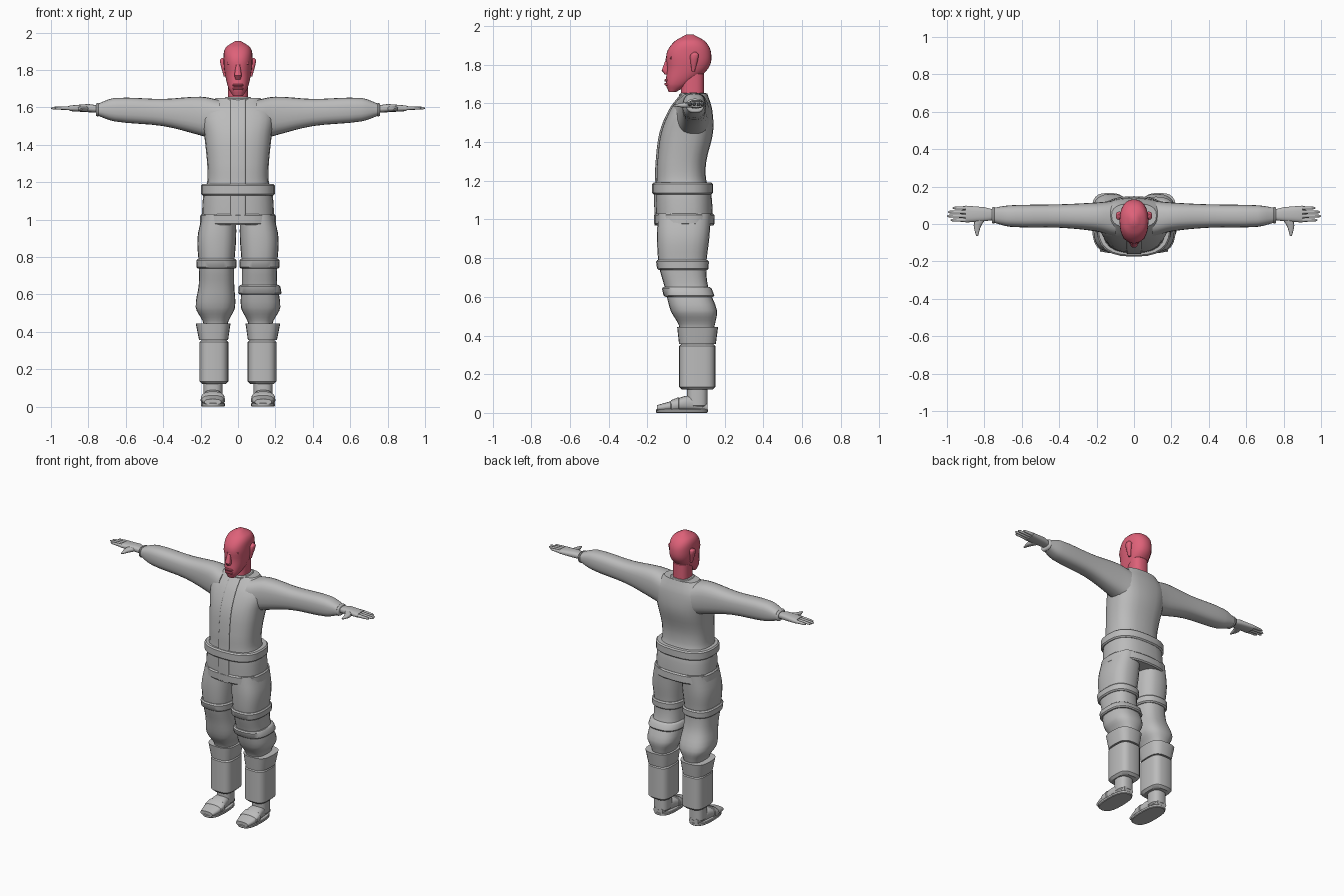
import bpy
import bmesh
import math

default_cube = bpy.data.objects.get("Cube")
if default_cube:
    bpy.data.objects.remove(default_cube, do_unlink=True)


def make_material(name, colour):
    material = bpy.data.materials.new(name)
    material.use_nodes = True
    material.diffuse_color = colour
    material.node_tree.nodes["Principled BSDF"].inputs["Base Color"].default_value = colour
    return material


CLOTH = make_material("cloth grey", (0.5, 0.5, 0.5, 1))
SKIN = make_material("rose skin", (0.73, 0.12, 0.19, 1))
SIDES = {"left": 1, "right": -1}


def sample(rings, position):
    """Section of a body at any position, on a smooth curve through its rings."""
    last = len(rings) - 1
    index = 0
    while index < last - 1 and rings[index + 1][0] < position:
        index += 1

    def slope(at, column):
        before, after = rings[max(at - 1, 0)], rings[min(at + 1, last)]
        return (after[column] - before[column]) / (after[0] - before[0])

    start, end = rings[index], rings[index + 1]
    span = end[0] - start[0]
    t = (position - start[0]) / span
    blend = t * t * (3 - 2 * t)
    lead_out = span * t * (1 - t) ** 2
    lead_in = span * t * t * (t - 1)
    section = [
        start[column] * (1 - blend) + end[column] * blend
        + lead_out * slope(index, column) + lead_in * slope(index + 1, column)
        for column in range(1, len(start))
    ]
    return (position, *section)


def refine(rings, cuts=4):
    """Add smooth in-between rings to a short list of key rings."""
    fine = []
    for start, end in zip(rings, rings[1:]):
        for cut in range(cuts):
            fine.append(sample(rings, start[0] + (end[0] - start[0]) * cut / cuts))
    return fine + [rings[-1]]


def symmetric(rings):
    """Turn (height, half width, front, back) into full rings."""
    return [(z, -width, width, front, back) for z, width, front, back in rings]


def section_point(angle, power, low, high, trig):
    value = trig(angle)
    rounded = math.copysign(abs(value) ** (2 / power), value)
    return (low + high) / 2 + rounded * (high - low) / 2


def loft(name, rings, axis="z", side=1, power=2.6, segments=24, material=CLOTH):
    """Skin rounded rings (position, low a, high a, low b, high b) along an axis."""
    bm = bmesh.new()
    loops = []
    for along, a_low, a_high, b_low, b_high in rings:
        loop = []
        for step in range(segments):
            angle = math.tau * step / segments
            a = section_point(angle, power, a_low, a_high, math.cos)
            b = section_point(angle, power, b_low, b_high, math.sin)
            x, y, z = {"x": (along, a, b), "y": (a, along, b), "z": (a, b, along)}[axis]
            loop.append(bm.verts.new((x * side, y, z)))
        loops.append(loop)
    for lower, upper in zip(loops, loops[1:]):
        for step in range(segments):
            following = (step + 1) % segments
            bm.faces.new((lower[step], lower[following], upper[following], upper[step]))
    bm.faces.new(loops[0])
    bm.faces.new(loops[-1])
    bmesh.ops.recalc_face_normals(bm, faces=bm.faces)
    mesh = bpy.data.meshes.new(name)
    bm.to_mesh(mesh)
    bm.free()
    mesh.materials.append(material)
    obj = bpy.data.objects.new(name, mesh)
    bpy.context.collection.objects.link(obj)
    bpy.ops.object.select_all(action="DESELECT")
    obj.select_set(True)
    bpy.context.view_layer.objects.active = obj
    bpy.ops.object.shade_smooth_by_angle(angle=math.radians(42))


def band(name, body, bottom, top, swell, edge=0.008, **options):
    """Strap around a body, standing proud by swell, with softened rims."""
    rings = []
    for position, grow in ((bottom, swell - edge), (bottom + edge, swell),
                           (top - edge, swell), (top, swell - edge)):
        at, a_low, a_high, b_low, b_high = sample(body, position)
        rings.append((at, a_low - grow, a_high + grow, b_low - grow, b_high + grow))
    loft(name, rings, **options)


def block(name, bottom, top, section, **options):
    """Upright rounded block with one section throughout."""
    band(name, [(bottom, *section), (top, *section)], bottom, top, 0, **options)


# Jacket with hem, belt, collar and a front closure that follows the chest
jacket = symmetric([
    (.97, .195, -.155, .14), (1.14, .185, -.158, .13), (1.2, .165, -.154, .105),
    (1.3, .165, -.15, .105), (1.45, .18, -.13, .14), (1.57, .19, -.08, .135),
    (1.65, .12, -.02, .11),
])
closure = [(z, -.04, .04, front - .007, front + .03) for z, _, _, front, _ in jacket]
loft("jacket_body", refine(jacket))
loft("front_closure", refine(closure), power=8)
band("jacket_hem", jacket, .97, 1.03, .009)
block("belt", 1.13, 1.19, (-.198, .198, -.175, .14))
block("collar", 1.61, 1.655, (-.075, .075, -.035, .11))

# Head, neck and central features
head = symmetric([
    (1.66, .025, -.09, -.05), (1.7, .05, -.104, .02), (1.78, .07, -.098, .115),
    (1.86, .077, -.1, .13), (1.92, .066, -.06, .1), (1.955, .015, 0, .04),
])
nose = symmetric([(1.75, .014, -.11, -.08), (1.77, .02, -.126, -.08), (1.84, .009, -.1, -.08)])
loft("head", refine(head), segments=32, power=2.3, material=SKIN)
loft("nose", nose, segments=16, material=SKIN)
block("neck", 1.59, 1.76, (-.054, .054, -.027, .094), material=SKIN)
for lip, height in {"lower_lip": 1.7, "upper_lip": 1.72}.items():
    block(lip, height - .008, height + .006, (-.03, .03, -.112, -.06), edge=.004, material=SKIN)

# Key rings for the limbs
trousers = [
    (.42, .06, .18, -.03, .14), (.46, .05, .19, -.04, .15), (.53, .016, .226, -.08, .16),
    (.65, .02, .21, -.11, .115), (.76, .02, .21, -.14, .105), (.9, .01, .217, -.15, .12),
    (1.03, .01, .19, -.145, .13),
]
shoe = [
    (-.15, .09, .18, .01, .04), (-.08, .074, .195, .01, .06),
    (.02, .085, .185, .01, .09), (.11, .1, .17, .01, .05),
]
sleeve = [
    (.1, -.07, .125, 1.42, 1.64), (.2, -.04, .115, 1.45, 1.657), (.4, -.02, .105, 1.5, 1.645),
    (.66, -.015, .1, 1.525, 1.65), (.76, .01, .085, 1.56, 1.615),
]
palm = [(.76, .02, .08, 1.573, 1.612), (.8, .015, .09, 1.574, 1.618), (.9, .008, .098, 1.58, 1.61)]
thumb = [(-.065, .834, .844, 1.586, 1.594), (-.01, .817, .857, 1.578, 1.604),
         (.03, .79, .85, 1.578, 1.61)]
ear = [(1.765, .06, .076, .03, .045), (1.85, .06, .097, .022, .066), (1.865, .06, .086, .04, .055)]
brow = [(.006, -.106, -.07, 1.822, 1.838), (.055, -.08, -.05, 1.828, 1.843)]

for label, side in SIDES.items():
    # Leg
    loft(label + "_trouser_leg", refine(trousers), side=side)
    band(label + "_thigh_strap", trousers, .738, .79, .012, side=side)
    loft(label + "_knee_cuff", [(.355, .053, .208, -.036, .154), (.445, .04, .226, -.046, .166)],
         side=side, power=3)
    block(label + "_shin_guard", .12, .36, (.052, .206, -.035, .152), edge=.015,
          side=side, power=3.4)
    block(label + "_ankle", .03, .14, (.083, .185, .005, .112), side=side)

    # Foot
    loft(label + "_shoe", refine(shoe), axis="y", side=side)
    band(label + "_shoe_strap", shoe, -.08, -.035, .005, edge=.004, axis="y", side=side)
    block(label + "_sole", 0, .02, (.07, .198, -.155, .113), edge=.004, side=side)

    # Arm and hand
    loft(label + "_sleeve", refine(sleeve), axis="x", side=side)
    band(label + "_wrist_cuff", sleeve, .745, .76, .005, edge=.003, axis="x", side=side)
    loft(label + "_palm", palm, axis="x", side=side)
    loft(label + "_thumb", refine(thumb), axis="y", side=side, segments=12)
    for finger, reach in enumerate((.98, 1, .995, .97)):
        centre = .021 + finger * .0215
        rings = [(along, centre - radius, centre + radius, 1.596 - radius, 1.596 + radius)
                 for along, radius in ((.885, .011), (reach - .01, .007), (reach, .003))]
        loft(f"{label}_finger_{finger + 1}", rings, axis="x", side=side, segments=12)

    # Ear and brow
    loft(label + "_ear", refine(ear), side=side, segments=16, material=SKIN)
    loft(label + "_brow", brow, axis="x", side=side, segments=12, material=SKIN)

# Extra strap above the left knee
band("left_knee_strap", trousers, .6, .65, .016)
